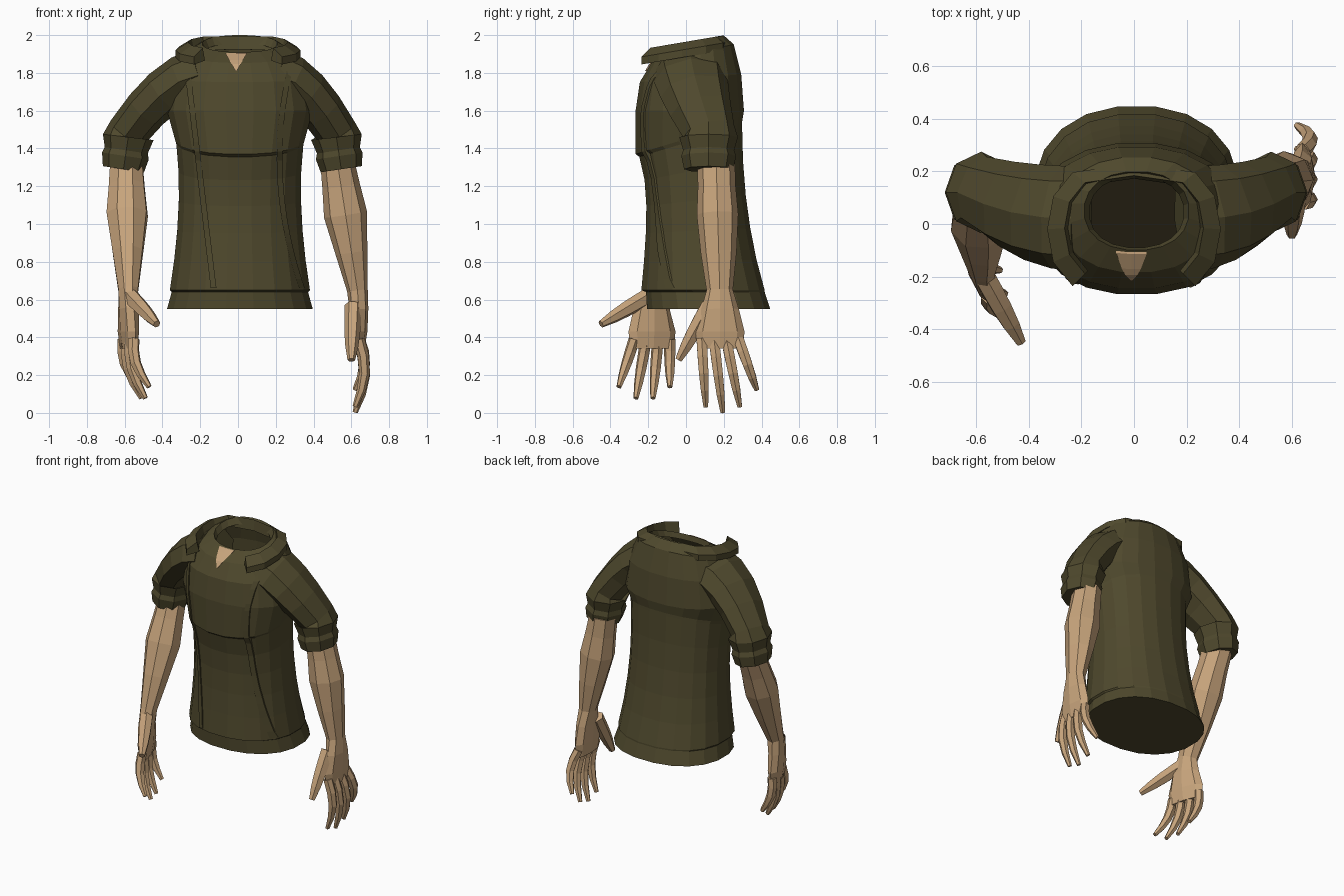
import bpy, bmesh, math
from mathutils import Vector
from mathutils.bvhtree import BVHTree

old = bpy.data.objects.get("Cube")
if old:
    bpy.data.objects.remove(old, do_unlink=True)


def make_material(name, red, green, blue):
    colour = (red, green, blue, 1)
    mat = bpy.data.materials.new(name)
    mat.use_nodes = True
    mat.diffuse_color = colour
    mat.node_tree.nodes["Principled BSDF"].inputs["Base Color"].default_value = colour
    return mat


olive = make_material("olive cloth", 0.078, 0.066, 0.026)
skin = make_material("tan skin", 0.57, 0.37, 0.2)
shadow = make_material("dark lining", 0.015, 0.012, 0.005)


def loft(name, rings, mat, cap_end=True):
    """Skin a list of equal-length point rings."""
    bm = bmesh.new()
    loops = [[bm.verts.new(point) for point in ring] for ring in rings]
    count = len(loops[0])
    for low, high in zip(loops, loops[1:]):
        for i in range(count):
            j = (i + 1) % count
            bm.faces.new((low[i], low[j], high[j], high[i]))
    bm.faces.new(reversed(loops[0]))
    if cap_end:
        bm.faces.new(loops[-1])
    bmesh.ops.recalc_face_normals(bm, faces=bm.faces)
    mesh = bpy.data.meshes.new(name)
    bm.to_mesh(mesh)
    bm.free()
    mesh.materials.append(mat)
    obj = bpy.data.objects.new(name, mesh)
    bpy.context.collection.objects.link(obj)
    return obj


def tube(name, stations, mat, sides=8, across=Vector((0, 1, 0))):
    """Loft along stations of (centre, half thickness, half width)."""
    centres = [station[0] for station in stations]
    rings = []
    for i, (centre, thick, width) in enumerate(stations):
        ahead = centres[min(i + 1, len(centres) - 1)]
        tangent = (ahead - centres[max(i - 1, 0)]).normalized()
        wide = (across - tangent * across.dot(tangent)).normalized()
        deep = tangent.cross(wide)
        angles = [math.tau * k / sides for k in range(sides)]
        rings.append([centre + deep * thick * math.cos(angle) + wide * width * math.sin(angle)
                      for angle in angles])
    return loft(name, rings, mat)


def body_ring(height, half, front, back, slope=0, sides=20):
    """Squarish oval section; slope tips it down towards the front."""
    ring = []
    for k in range(sides):
        angle = math.tau * (k + 0.5) / sides
        c, s = [math.copysign(abs(v) ** 0.9, v) for v in (math.cos(angle), math.sin(angle))]
        y = (back - front) / 2 + (back + front) / 2 * s
        ring.append(Vector((0.01 + half * c, y, height + slope * y)))
    return ring


# Shirt body: inset hem band, flared waist, chest overhang, rounded shoulders, neck lip
rings = [body_ring(0.55, 0.39, 0.21, 0.45), body_ring(0.64, 0.365, 0.215, 0.42)]
for k in range(6):
    rise = k / 5
    flare = (1 - rise) ** 2
    rings.append(body_ring(0.65 + 0.78 * rise, 0.31 + 0.065 * flare + 0.03 * rise ** 3,
                           0.2 + 0.04 * flare + 0.05 * rise ** 4, 0.3 + 0.12 * flare,
                           0.3 * rise ** 2))
rings.append(body_ring(1.45, 0.345, 0.27, 0.3, 0.3))
for k in range(4):
    c, s = math.cos(k * math.pi / 6), math.sin(k * math.pi / 6)
    rings.append(body_ring(1.6 + 0.34 * s, 0.2 + 0.19 * c, 0.1 + 0.17 * c,
                           0.2 + 0.11 * c, 0.3 * s * s))
rings.append(body_ring(1.9, 0.18, 0.09, 0.18, 0.3))
shirt = loft("shirt_body", rings, olive, cap_end=False)
loft("shirt_lining", [body_ring(z, 0.36, 0.19, 0.4) for z in (0.57, 0.575)], shadow)

surface = BVHTree.FromPolygons([v.co for v in shirt.data.vertices],
                               [tuple(p.vertices) for p in shirt.data.polygons])


def on_front(x, z, lift):
    """Point on the front of the shirt, moved outward by lift."""
    hit = surface.ray_cast(Vector((x, -2, z)), Vector((0, 1, 0)))[0]
    return hit - Vector((0, lift, 0))


# Raised seams down the front: one bowed, one slanting
def seam(name, bend, steps=24):
    sections = []
    for k in range(steps + 1):
        z = 0.66 + 1.16 * k / steps
        x = bend(z)
        sections.append([on_front(x + side, z, lift) for side, lift in
                         ((-0.015, -0.01), (-0.015, 0.01), (0.015, 0.01), (0.015, -0.01))])
    loft(name, sections, olive)


seam("left_seam", lambda z: 0.22 + (z - 1.35) ** 2 / 4)
seam("right_seam", lambda z: -0.05 - 0.12 * z)

# Bare skin in the neck notch, a wedge hugging the cloth
notch = []
for k in range(6):
    f = k / 5
    half, z = 0.003 + 0.055 * f, 1.81 + 0.095 * f
    notch.append([on_front(half * side - 0.01, z, lift) for side, lift in
                  ((-1, 0), (-1, 0.008), (0, 0.008), (1, 0.008), (1, 0))])
loft("neck_notch", notch, skin)

# Folded collar draped round the back, open at the front
collar = []
for k in range(-5, 6):
    angle = k * math.pi / 6
    s = math.sin(angle)
    x = 0.33 * math.copysign(abs(s) ** 0.5, s)
    y = 0.25 * math.cos(angle) - 0.02
    collar.append([Vector((x * scale, y * scale, 1.935 + 0.17 * y * scale + lift))
                   for scale, lift in ((1, -0.05), (1, -0.01), (0.8, 0.03), (0.75, -0.04))])
loft("collar", collar, olive)

# Sleeves growing out of the shoulders, with rolled cuffs; spread pushes the cuff outward
for name, side, spread in (("left_sleeve", 1, 0), ("right_sleeve", -1, 0.06)):
    stations = []
    for k in range(5):
        f = k / 4
        centre = Vector((side * (0.2 + (0.32 + spread) * f), 0.02 + 0.1 * f * f,
                         1.79 - 0.3 * f ** 1.7))
        stations.append((centre, 0.14 - 0.03 * f, 0.2 - 0.06 * f * f))
    for z, radius in ((1.46, 0.135), (1.39, 0.115), (1.36, 0.125), (1.29, 0.11)):
        x = 0.53 + spread + 0.15 * (1.4 - z)
        stations.append((Vector((side * x, 0.12, z)), radius, radius + 0.02))
    tube(name, stations, olive)


def digit(name, base, tip, radius, bulge, across):
    """Tapered finger bowed sideways by bulge."""
    stations = []
    for k in range(5):
        f = k / 4
        centre = base.lerp(tip, f) + Vector((bulge * math.sin(math.pi * f), 0, 0))
        size = radius * (1 - 0.55 * f ** 3)
        stations.append((centre, size, size))
    tube(name, stations, skin, sides=6, across=across)


# Height, half thickness and half width from elbow to knuckles
FOREARM = ((1.33, 0.09, 0.1), (1.2, 0.1, 0.1), (1.05, 0.115, 0.11), (0.85, 0.085, 0.095),
           (0.65, 0.055, 0.07), (0.55, 0.05, 0.1), (0.43, 0.045, 0.13), (0.34, 0.03, 0.12))


def arm(name, elbow, wrist, across, tips, fan, thumb, bulge):
    across = Vector(across).normalized()

    def axis(z):
        x, y = Vector(elbow).lerp(Vector(wrist), min(1, (1.3 - z) / 0.7))
        return Vector((x, y, z))

    tube(name + "_forearm", [(axis(z), thick, width) for z, thick, width in FOREARM],
         skin, across=across)
    # Four fingers fanning out from the knuckles
    for i in range(4):
        k = i - 1.5
        tip = Vector(tips) + Vector(fan) * k + Vector((0, 0, 0.03 * k * k))
        digit(f"{name}_finger_{i + 1}", axis(0.39) + across * k * 0.065, tip,
              0.031, bulge, across)
    start, end = thumb
    digit(name + "_thumb", Vector(start), Vector(end), 0.045, 0, across)


arm("left", (0.53, 0.16), (0.64, 0.18), (0, 1, 0), (0.62, 0.24, 0.01), (0, 0.09, 0.03),
    ((0.61, 0.12, 0.57), (0.6, -0.04, 0.28)), 0.04)
arm("right", (-0.59, 0.11), (-0.58, -0.18), (-0.3, 1, 0), (-0.5, -0.22, 0.07), (-0.02, 0.09, 0),
    ((-0.58, -0.18, 0.63), (-0.43, -0.45, 0.47)), -0.03)
